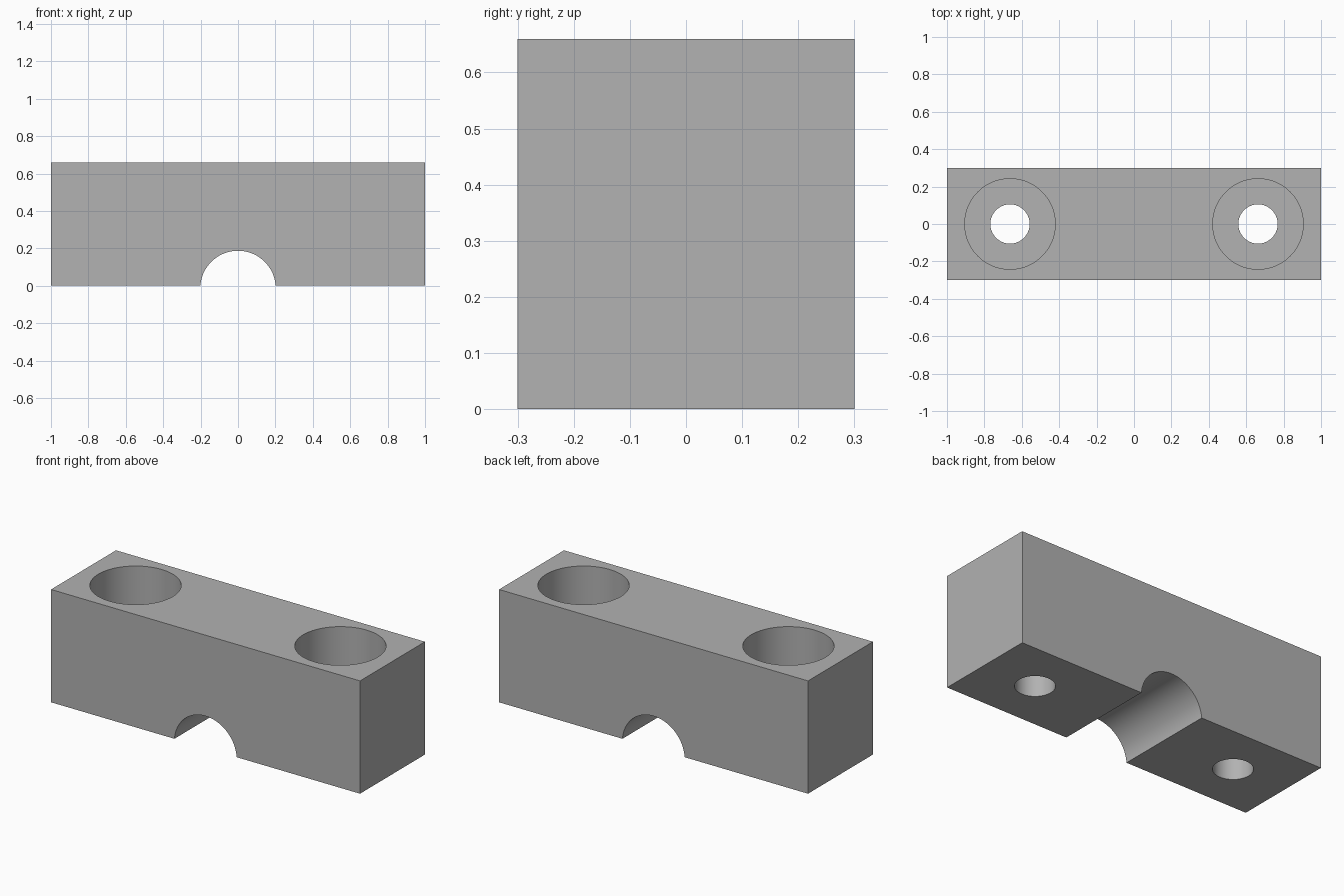
import bpy, bmesh, math

cube = bpy.data.objects.get("Cube")
if cube:
    bpy.data.objects.remove(cube, do_unlink=True)

LENGTH, DEPTH, HEIGHT = 2.0, 0.6, 0.66
GROOVE_R, GROOVE_Z = 0.202, -0.015
HOLE_X, HOLE_R, BORE_R, BORE_FLOOR = 0.663, 0.105, 0.242, 0.32
SEGMENTS = 96

grey = bpy.data.materials.new("plain grey")
grey.use_nodes = True
colour = (0.445, 0.445, 0.445, 1)
grey.diffuse_color = colour
grey.node_tree.nodes["Principled BSDF"].inputs["Base Color"].default_value = colour


def make_object(name, bm):
    bmesh.ops.recalc_face_normals(bm, faces=bm.faces)
    mesh = bpy.data.meshes.new(name)
    bm.to_mesh(mesh)
    bm.free()
    mesh.materials.append(grey)
    obj = bpy.data.objects.new(name, mesh)
    bpy.context.collection.objects.link(obj)
    return obj


# Block: front profile with a round groove underneath, extruded front to back
half = LENGTH / 2
start = math.asin(-GROOVE_Z / GROOVE_R)
steps = SEGMENTS // 2
profile = [(half, 0), (half, HEIGHT), (-half, HEIGHT), (-half, 0)]
for i in range(steps + 1):
    a = math.pi - start - (math.pi - 2 * start) * i / steps
    profile.append((GROOVE_R * math.cos(a), GROOVE_Z + GROOVE_R * math.sin(a)))
bm = bmesh.new()
face = bm.faces.new([bm.verts.new((x, -DEPTH / 2, z)) for x, z in profile])
extruded = bmesh.ops.extrude_face_region(bm, geom=[face])["geom"]
bmesh.ops.translate(bm, vec=(0, DEPTH, 0),
                    verts=[v for v in extruded if isinstance(v, bmesh.types.BMVert)])
block = make_object("clamp_block", bm)


# Stepped hole cutter: narrow through hole opening into a wide counterbore
def hole_cutter(name, x):
    bm = bmesh.new()
    rings = []
    for r, z in ((HOLE_R, -0.1), (HOLE_R, BORE_FLOOR),
                 (BORE_R, BORE_FLOOR), (BORE_R, HEIGHT + 0.1)):
        angles = [math.tau * i / SEGMENTS for i in range(SEGMENTS)]
        rings.append([bm.verts.new((x + r * math.cos(a), r * math.sin(a), z))
                      for a in angles])
    for low, high in zip(rings, rings[1:]):
        for i in range(SEGMENTS):
            j = (i + 1) % SEGMENTS
            bm.faces.new((low[i], low[j], high[j], high[i]))
    bm.faces.new(rings[0][::-1])
    bm.faces.new(rings[-1])
    cutter = make_object(name, bm)
    cutter.hide_render = True
    return cutter


bpy.context.view_layer.objects.active = block
block.select_set(True)
for side, x in (("right", -HOLE_X), ("left", HOLE_X)):
    cutter = hole_cutter(side + "_hole_cutter", x)
    cut = block.modifiers.new(side + "_hole", "BOOLEAN")
    cut.operation, cut.solver, cut.object = "DIFFERENCE", "EXACT", cutter
    bpy.ops.object.modifier_apply(modifier=cut.name)
    bpy.data.objects.remove(cutter, do_unlink=True)

# Smooth bores and groove, crisp edges elsewhere
bpy.ops.object.shade_smooth_by_angle(angle=math.radians(30))
